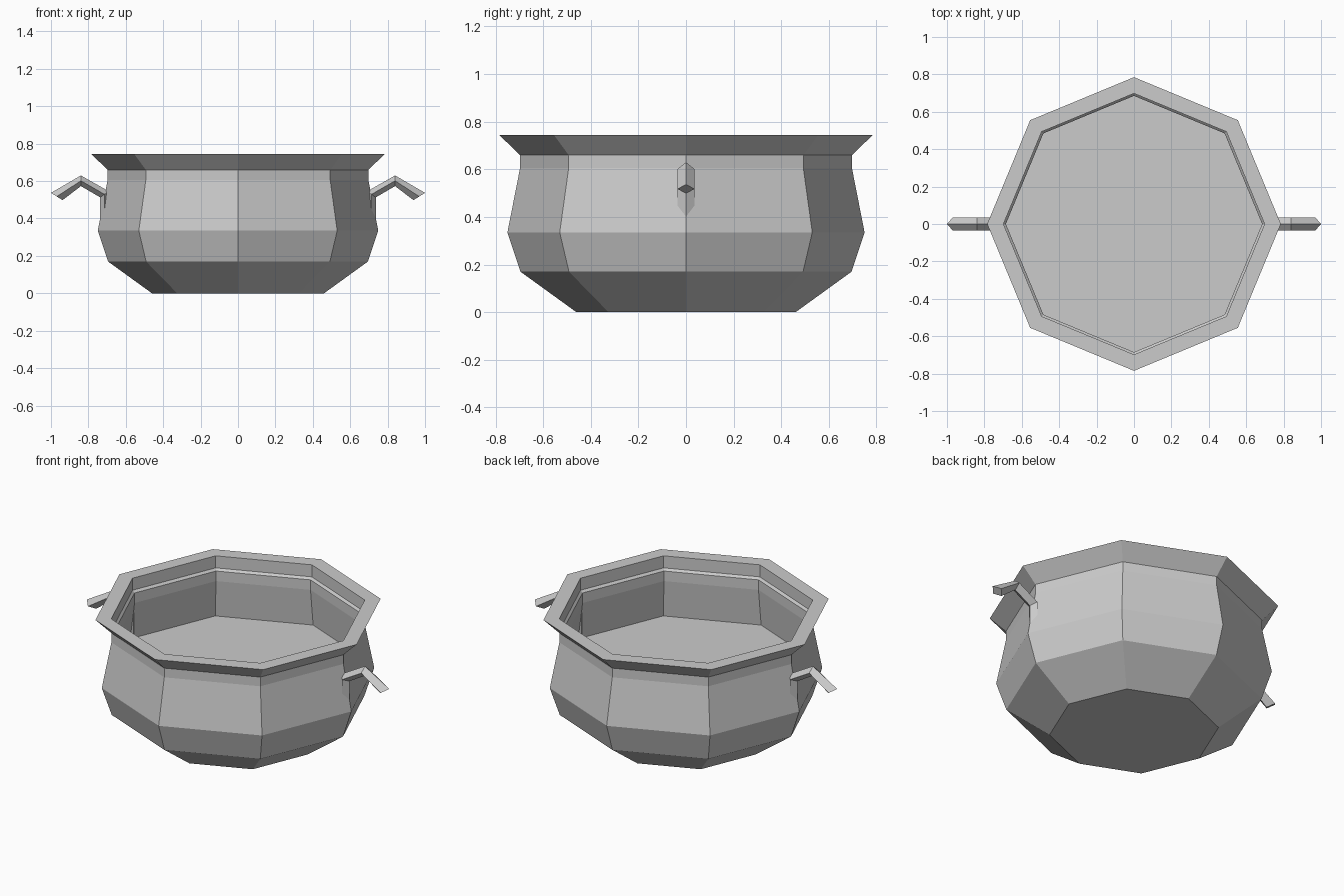
import bpy, bmesh, math

cube = bpy.data.objects.get("Cube")
if cube:
    bpy.data.objects.remove(cube)

# Single flat grey material
GREY = (0.6, 0.6, 0.6, 1)
metal = bpy.data.materials.new("grey_metal")
metal.use_nodes = True
metal.diffuse_color = GREY
bsdf = next(n for n in metal.node_tree.nodes if n.type == 'BSDF_PRINCIPLED')
bsdf.inputs["Base Color"].default_value = GREY


def tube(name, rings):
    """Skin a list of equal-length vertex rings and cap both ends."""
    bm = bmesh.new()
    loops = [[bm.verts.new(p) for p in ring] for ring in rings]
    n = len(loops[0])
    for a, b in zip(loops, loops[1:]):
        for i in range(n):
            j = (i + 1) % n
            bm.faces.new((a[i], a[j], b[j], b[i]))
    bm.faces.new(loops[0][::-1])
    bm.faces.new(loops[-1])
    bmesh.ops.recalc_face_normals(bm, faces=bm.faces)
    mesh = bpy.data.meshes.new(name)
    bm.to_mesh(mesh)
    bm.free()
    mesh.materials.append(metal)
    obj = bpy.data.objects.new(name, mesh)
    bpy.context.collection.objects.link(obj)
    return obj


def octagon(r, z):
    return [(r * math.cos(i * math.tau / 8), r * math.sin(i * math.tau / 8), z)
            for i in range(8)]


# Pot: outer wall, flared rim, inner ledge, inner wall and raised floor
profile = [(0.46, 0), (0.695, 0.17), (0.75, 0.335), (0.697, 0.605),
           (0.697, 0.66), (0.785, 0.745), (0.698, 0.745), (0.698, 0.673),
           (0.685, 0.66), (0.685, 0.60), (0.71, 0.38)]
tube("pot", [octagon(r, z) for r, z in profile])

# Handles: bent diamond bar, given as upper and lower ridge (x, z) at each bend
HALF_WIDTH = 0.035
bends = [((1.0, 0.537), (0.938, 0.498)), ((0.84, 0.63), (0.84, 0.573)),
         ((0.69, 0.545), (0.737, 0.513)), ((0.69, 0.36), (0.737, 0.36))]
for side, name in ((1, "left_handle"), (-1, "right_handle")):
    rings = []
    for (tx, tz), (bx, bz) in bends:
        mx, mz = (tx + bx) / 2 * side, (tz + bz) / 2
        rings.append([(tx * side, 0, tz), (mx, HALF_WIDTH, mz),
                      (bx * side, 0, bz), (mx, -HALF_WIDTH, mz)])
    tube(name, rings)
